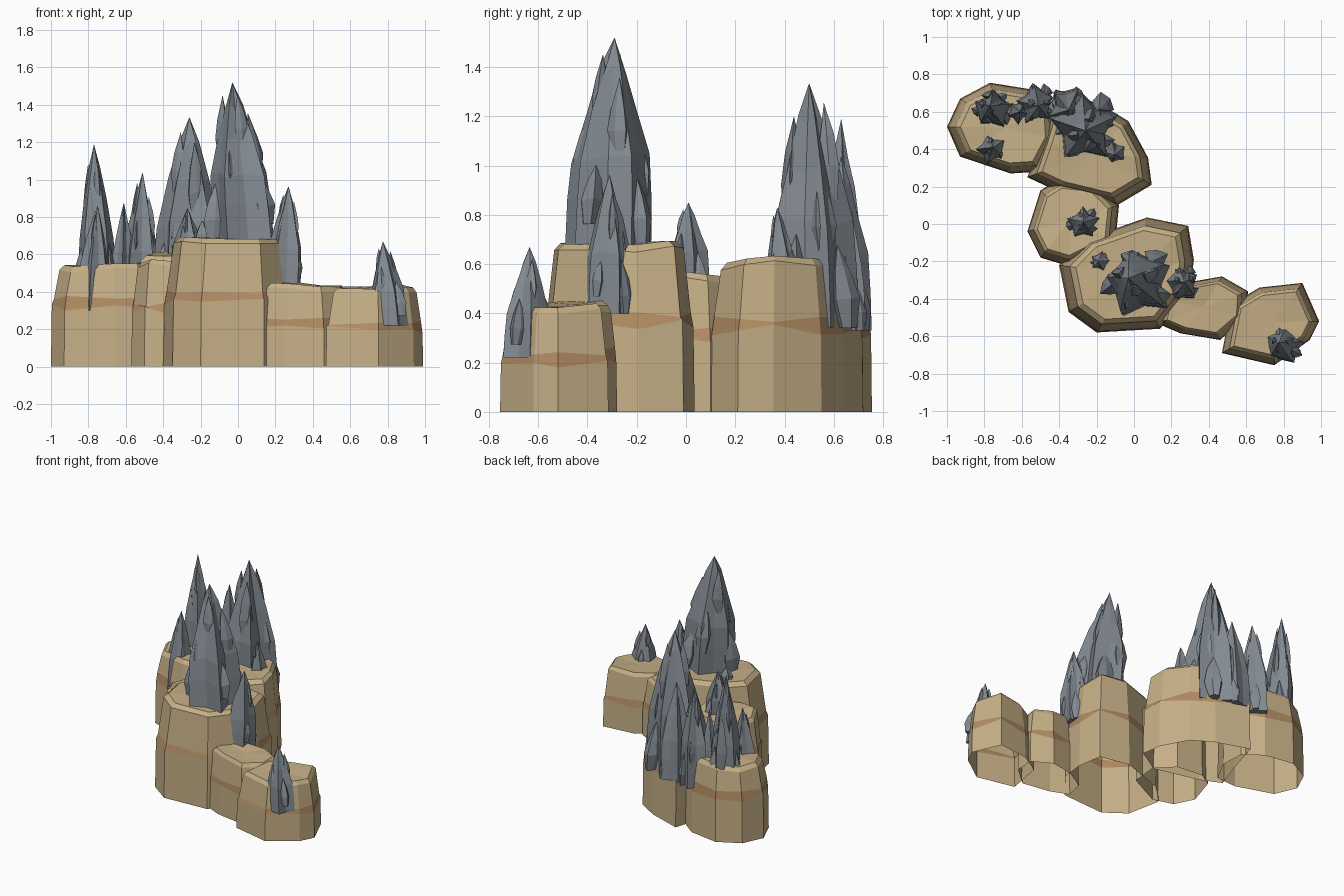
import bpy, bmesh, math, random
from mathutils import Vector

if "Cube" in bpy.data.objects:
    bpy.data.objects.remove(bpy.data.objects["Cube"])

random.seed(7)


def material(name, rgb):
    m = bpy.data.materials.new(name)
    m.diffuse_color = (*rgb, 1)
    m.use_nodes = True
    m.node_tree.nodes["Principled BSDF"].inputs["Base Color"].default_value = m.diffuse_color
    return m


SAND = material("sandstone", (0.56, 0.43, 0.24))
BAND = material("rust_band", (0.44, 0.26, 0.125))
SLATE = material("slate", (0.225, 0.255, 0.285))


def bridge(bm, lo, hi, mat=0):
    n = len(lo)
    for i in range(n):
        j = (i + 1) % n
        bm.faces.new((lo[i], lo[j], hi[j], hi[i])).material_index = mat


def cap(bm, ring, apex):
    tip = bm.verts.new(apex)
    for i in range(len(ring)):
        bm.faces.new((ring[i], ring[(i + 1) % len(ring)], tip))


def finish(bm, name, mats):
    me = bpy.data.meshes.new(name)
    bmesh.ops.recalc_face_normals(bm, faces=bm.faces)
    bm.to_mesh(me)
    bm.free()
    for m in mats:
        me.materials.append(m)
    bpy.context.collection.objects.link(bpy.data.objects.new(name, me))


def boulder(name, outline, top, band, tilt):
    """Open-bottomed rock: straight wall, rust seam, tapered upper wall, tilted bevelled top."""
    bm = bmesh.new()
    c = sum((Vector((x, y, 0)) for x, y in outline), Vector()) / len(outline)
    seam = [random.uniform(-0.03, 0.03) for _ in outline]
    rings = []
    for scale, z, wave, lean in ((1, 0, 0, 0), (0.985, band - 0.035, 1, 0),
                                 (0.95, band + 0.005, -0.5, 0),
                                 (0.855, top - 0.025, 0.5, 1), (0.77, top, 0.3, 1)):
        ring = []
        for (x, y), s in zip(outline, seam):
            d = (Vector((x, y, 0)) - c) * scale
            slope = lean * (d.x * tilt[0] + d.y * tilt[1])
            ring.append(bm.verts.new((c.x + d.x, c.y + d.y, z + s * wave + slope)))
        rings.append(ring)
    for i in range(4):
        bridge(bm, rings[i], rings[i + 1], 1 if i == 1 else 0)
    cap(bm, rings[-1], (c.x, c.y, top - 0.005))
    finish(bm, name, (SAND, BAND))


def spike(bm, base, tip, r, ridges, shape):
    """Ridged star-section spike swept from base to tip."""
    base, tip = Vector(base), Vector(tip)
    n, turn = ridges * 2, random.uniform(0, 6.28)
    wobble = [(1.05 if i % 2 else 0.72) * random.uniform(0.88, 1.12) for i in range(n)]
    rings = []
    for t, s in shape:
        c = base.lerp(tip, t)
        rings.append([bm.verts.new((
            c.x + r * s * wobble[i] * math.cos(turn + math.tau * i / n),
            c.y + r * s * wobble[i] * math.sin(turn + math.tau * i / n),
            c.z + (random.uniform(-0.03, 0.03) * (tip.z - base.z) if t else 0))) for i in range(n)])
    for lo, hi in zip(rings, rings[1:]):
        bridge(bm, lo, hi)
    cap(bm, rings[-1], tip)
    bm.faces.new(rings[0])


TRUNK = ((0, 1.02), (0.22, 1), (0.42, 0.93), (0.66, 0.6), (0.84, 0.3))
SHARD = ((0, 0.6), (0.35, 1), (0.65, 0.7))


def spire(name, base, tip, r, shards):
    bm = bmesh.new()
    spike(bm, base, tip, r, 5, TRUNK)
    base, tip = Vector(base), Vector(tip)
    # Narrow shards cling to the trunk, feet splayed, climbing towards the tip
    for k in range(shards):
        a = 2.4 * k + 0.9
        t = 0.6 * max(k - 1, 0) / max(shards - 2, 1)
        d = Vector((math.cos(a), math.sin(a), 0)) * r * (0.95 - 0.95 * t)
        p = base.lerp(tip, t) + d
        q = base.lerp(tip, min(t + random.uniform(0.32, 0.45), 0.92)) + d * 0.75
        spike(bm, p, q, r * (0.4 - 0.28 * t), 3, SHARD)
    finish(bm, name, (SLATE,))


# Chain of sandstone boulders: outline, top height, seam height, top tilt
boulder("rock_back_left", [(-.77, .755), (-.93, .67), (-1, .52), (-.93, .36), (-.66, .27),
        (-.5, .28), (-.41, .45), (-.42, .62), (-.55, .72)], .55, .36, (.04, 0))
boulder("rock_back", [(-.57, .25), (-.42, .18), (-.09, .10), (.095, .21), (.075, .355),
        (-.03, .55), (-.18, .64), (-.42, .72), (-.5, .45)], .615, .37, (.06, .04))
boulder("rock_middle", [(-.5, .18), (-.57, -.04), (-.5, -.18), (-.35, -.225), (-.1, -.1),
        (-.08, .1), (-.2, .22), (-.4, .24)], .56, .33, (.03, -.06))
boulder("rock_tall", [(.07, .035), (.29, -.01), (.32, -.19), (.3, -.36), (.14, -.56),
        (-.2, -.58), (-.35, -.47), (-.4, -.22), (-.26, -.08)], .69, .39, (-.03, .03))
boulder("rock_low", [(.47, -.28), (.61, -.36), (.6, -.5), (.46, -.62), (.25, -.585),
        (.12, -.53), (.15, -.4), (.3, -.31)], .44, .25, (-.06, .03))
boulder("rock_right", [(.9, -.315), (.99, -.52), (.94, -.62), (.75, -.755), (.47, -.69),
        (.52, -.43), (.67, -.34)], .425, .23, (.02, .06))

# Slate spires: base, tip, radius, shard count
for name, base, tip, r, shards in (
        ("spire_main", (.03, -.31, .68), (-.03, -.29, 1.52), .175, 8),
        ("spire_back", (-.27, .52, .34), (-.26, .50, 1.335), .18, 10),
        ("spire_back_side", (-.36, .63, .33), (-.35, .61, 1.02), .1, 3),
        ("spire_left", (-.75, .61, .34), (-.77, .63, 1.19), .105, 8),
        ("spire_left_inner", (-.53, .64, .33), (-.51, .63, 1.04), .105, 7),
        ("spire_left_mid", (-.63, .6, .4), (-.61, .6, .88), .06, 2),
        ("spire_left_front", (-.77, .39, .3), (-.75, .41, .86), .08, 5),
        ("spire_back_front", (-.1, .39, .45), (-.1, .37, .83), .065, 5),
        ("spire_middle", (-.27, 0, .5), (-.27, .01, .85), .08, 5),
        ("spire_small", (-.18, -.2, .66), (-.19, -.2, .78), .05, 2),
        ("spire_tall_side", (.24, -.32, .4), (.27, -.31, .965), .095, 7),
        ("spire_right", (.81, -.65, .22), (.775, -.635, .67), .1, 7)):
    spire(name, base, tip, r, shards)
